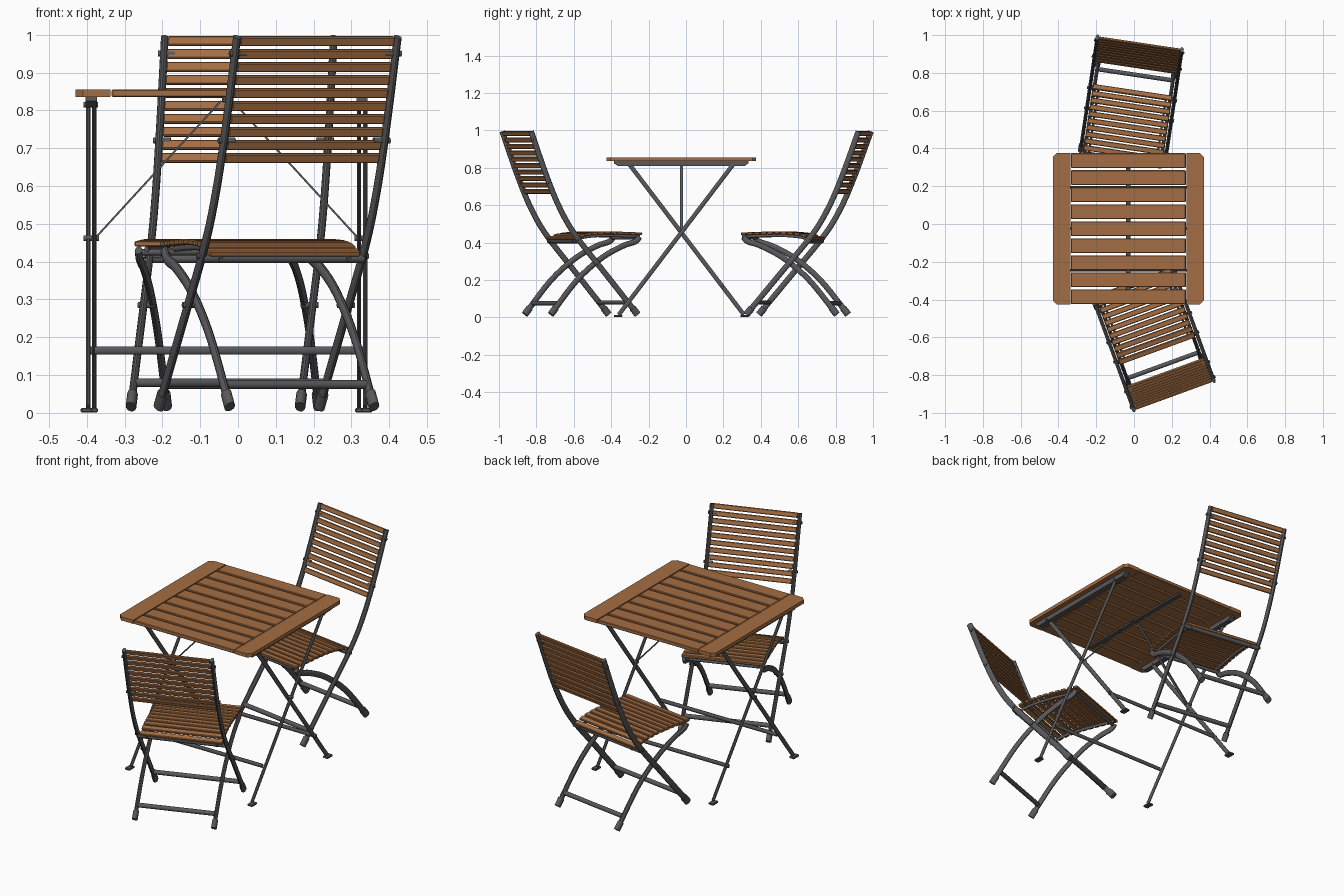
import bpy, bmesh, math
from mathutils import Vector, Matrix

cube = bpy.data.objects.get("Cube")
if cube:
    bpy.data.objects.remove(cube, do_unlink=True)


def material(name, color):
    m = bpy.data.materials.new(name)
    m.use_nodes = True
    m.diffuse_color = color
    bsdf = m.node_tree.nodes["Principled BSDF"]
    bsdf.inputs["Base Color"].default_value = color
    bsdf.inputs["Roughness"].default_value = 0.6
    return m


WOOD = material("warm wood", (0.37, 0.155, 0.056, 1))
METAL = material("dark grey metal", (0.1, 0.1, 0.105, 1))
X = Vector((1, 0, 0))
Y = Vector((0, 1, 0))
place = Matrix.Identity(4)   # where the current piece of furniture stands


def finish(name, bm, mat, smooth=False):
    bmesh.ops.recalc_face_normals(bm, faces=bm.faces)
    me = bpy.data.meshes.new(name)
    bm.to_mesh(me)
    bm.free()
    me.materials.append(mat)
    ob = bpy.data.objects.new(name, me)
    bpy.context.collection.objects.link(ob)
    ob.matrix_world = place.copy()
    if smooth:
        bpy.ops.object.select_all(action='DESELECT')
        ob.select_set(True)
        bpy.context.view_layer.objects.active = ob
        bpy.ops.object.shade_smooth_by_angle(angle=math.radians(40))
    return ob


def box(name, size, loc, mat, tilt=0, bevel=0.003):
    """Softened board, tilted about the x axis."""
    bm = bmesh.new()
    bmesh.ops.create_cube(bm, size=1)
    bmesh.ops.scale(bm, vec=size, verts=bm.verts)
    if bevel:
        bmesh.ops.bevel(bm, geom=bm.edges[:], offset=bevel, segments=1, affect='EDGES')
    bmesh.ops.transform(bm, verts=bm.verts,
                        matrix=Matrix.Translation(loc) @ Matrix.Rotation(tilt, 4, 'X'))
    return finish(name, bm, mat)


def sweep(name, pts, side, r_side, r_normal, mat=METAL, n=12):
    """Oval tube along a path; n=4 gives a flat strip."""
    bm = bmesh.new()
    pts = [Vector(p) for p in pts]
    rings = []
    for i, p in enumerate(pts):
        t = (pts[min(i + 1, len(pts) - 1)] - pts[max(i - 1, 0)]).normalized()
        nor = t.cross(side).normalized()
        ring = []
        for k in range(n):
            a = 2 * math.pi * (k + 0.5) / n
            s = math.sqrt(2) if n == 4 else 1
            ring.append(bm.verts.new(p + side * math.cos(a) * r_side * s
                                     + nor * math.sin(a) * r_normal * s))
        rings.append(ring)
    for a, b in zip(rings, rings[1:]):
        for k in range(n):
            bm.faces.new((a[k], a[(k + 1) % n], b[(k + 1) % n], b[k]))
    bm.faces.new(rings[0])
    bm.faces.new(rings[-1])
    return finish(name, bm, mat, n > 4)


def crossbar(name, x0, x1, y, z, r, r2=None):
    sweep(name, [(x0, y, z), (x1, y, z)], Y, r, r2 or r)


def spline(pts, steps=5):
    """Smooth curve through (forward, height) points."""
    p = [Vector(q) for q in pts]
    p = [2 * p[0] - p[1]] + p + [2 * p[-1] - p[-2]]
    out = []
    for a, b, c, d in zip(p, p[1:], p[2:], p[3:]):
        for k in range(steps):
            t = k / steps
            out.append(0.5 * (2 * b + (c - a) * t + (2 * a - 5 * b + 4 * c - d) * t * t
                              + (3 * b - a - 3 * c + d) * t ** 3))
    return out + [p[-2]]


def at(curve, axis, value):
    """Point and direction on a curve where one coordinate reaches a value."""
    for a, b in zip(curve, curve[1:]):
        lo, hi = sorted((a[axis], b[axis]))
        if lo <= value <= hi and hi > lo:
            return a.lerp(b, (value - a[axis]) / (b[axis] - a[axis])), (b - a).normalized()
    return curve[-1], (curve[-1] - curve[-2]).normalized()


# ---------- chairs: local front is -y, origin under the top of the backrest ----------
POST = spline([(0, 0.994), (0.09, 0.75), (0.165, 0.58), (0.255, 0.435), (0.43, 0.225), (0.605, 0.016)])
LEG = spline([(0.625, 0.43), (0.60, 0.405), (0.53, 0.382), (0.41, 0.318), (0.27, 0.2), (0.12, 0.016)])
SEAT = spline([(0.25, 0.42), (0.32, 0.443), (0.44, 0.452), (0.635, 0.447)])


def chair(tag):
    def path(curve, x, drop=0):
        return [(x, -p.x, p.y - drop) for p in curve]

    for s, side in ((1, "left"), (-1, "right")):
        for part, curve, x in (("post", POST, 0.226), ("rear_leg", LEG, 0.203)):
            sweep(f"{tag}_{side}_{part}", path(curve, s * x), X, 0.01, 0.0155)
            end = curve[-1]
            start = end + (curve[-2] - end).normalized() * 0.045
            sweep(f"{tag}_{side}_{part}_foot", path([start, end], s * x), X, 0.014, 0.019)
        # seat rail and bolts
        sweep(f"{tag}_{side}_seat_rail", path(SEAT, s * 0.18, 0.014), X, 0.006, 0.008)
        for z in (0.95, 0.72, 0.415, 0.285):
            p, _ = at(POST, 1, z)
            crossbar(f"{tag}_{side}_bolt", s * 0.195, s * 0.241, -p.x, z, 0.008)

    # backrest slats
    for i in range(10):
        p, d = at(POST, 1, 0.983 - i * 0.0343)
        tilt = math.atan2(d.x, -d.y)
        box(f"{tag}_back_slat", (0.434, 0.013, 0.026), (0, -p.x, p.y), WOOD, -tilt)
    # seat slats
    for i in range(11):
        p, d = at(SEAT, 0, 0.262 + i * 0.0362)
        box(f"{tag}_seat_slat", (0.424, 0.028, 0.015), (0, -p.x, p.y), WOOD,
            -math.atan2(d.y, d.x))
    # crossbars
    for part, curve, z, w in (("front", POST, 0.08, 0.226), ("rear", LEG, 0.075, 0.203)):
        p, _ = at(curve, 1, z)
        crossbar(f"{tag}_{part}_crossbar", -w, w, -p.x, z, 0.012)
    crossbar(f"{tag}_seat_back_bar", -0.226, 0.226, -0.265, 0.408, 0.012)
    crossbar(f"{tag}_seat_front_bar", -0.2, 0.2, -0.615, 0.425, 0.009)


for tag, loc, turn in (("back_chair", (0.03, 0.955, 0), -8.5), ("front_chair", (0.21, -0.905, 0), 200)):
    place = Matrix.Translation(loc) @ Matrix.Rotation(math.radians(turn), 4, 'Z')
    chair(tag)

# ---------- table: centred on its own origin ----------
place = Matrix.Translation((-0.03, -0.025, 0))
TOP = 0.845
for i in range(9):
    box("table_slat", (0.608, 0.078, 0.02), (0, (i - 4) * 0.0902, TOP), WOOD)

for s, side in ((1, "left"), (-1, "right")):
    # end board with clipped outer corners
    bm = bmesh.new()
    outline = [(0.307, -0.4), (0.38, -0.4), (0.4, -0.38), (0.4, 0.38), (0.38, 0.4), (0.307, 0.4)]
    face = bm.faces.new([bm.verts.new((s * x, y, TOP - 0.01)) for x, y in outline])
    up = bmesh.ops.extrude_face_region(bm, geom=[face])["geom"]
    bmesh.ops.translate(bm, vec=(0, 0, 0.02),
                        verts=[v for v in up if isinstance(v, bmesh.types.BMVert)])
    finish(f"table_{side}_end_board", bm, WOOD)

    # under-rail with slanted ends
    bm = bmesh.new()
    rail = [(-0.36, 0.835), (0.36, 0.835), (0.36, 0.825), (0.34, 0.81), (-0.34, 0.81), (-0.36, 0.825)]
    face = bm.faces.new([bm.verts.new((s * 0.358 - 0.015, y, z)) for y, z in rail])
    up = bmesh.ops.extrude_face_region(bm, geom=[face])["geom"]
    bmesh.ops.translate(bm, vec=(0.03, 0, 0),
                        verts=[v for v in up if isinstance(v, bmesh.types.BMVert)])
    finish(f"table_{side}_rail", bm, METAL)

    # crossing legs, feet, pivot and brace
    for d, x in ((1, 0.366), (-1, 0.35)):
        foot, head = (s * x, -d * 0.335, 0.014), (s * x, d * 0.275, 0.815)
        sweep(f"table_{side}_leg", [foot, head], X, 0.006, 0.012)
        box(f"table_{side}_foot", (0.03, 0.045, 0.012), (s * (x + 0.005), -d * 0.338, 0.007), METAL)
        crossbar(f"table_{side}_leg_bolt", s * 0.34, s * 0.378, d * 0.275, 0.815, 0.008)
    crossbar(f"table_{side}_pivot", s * 0.338, s * 0.378, 0, 0.462, 0.008)
    sweep(f"table_{side}_brace", [(s * 0.345, 0, 0.465), (s * 0.015, 0, 0.825)], Y, 0.008, 0.0025, n=4)

# leg stretchers and middle bar under the top
for d, w in ((1, 0.366), (-1, 0.35)):
    crossbar("table_stretcher", -w, w, d * 0.22, 0.165, 0.007, 0.011)
box("table_middle_bar", (0.025, 0.72, 0.014), (0, 0, 0.828), METAL)
